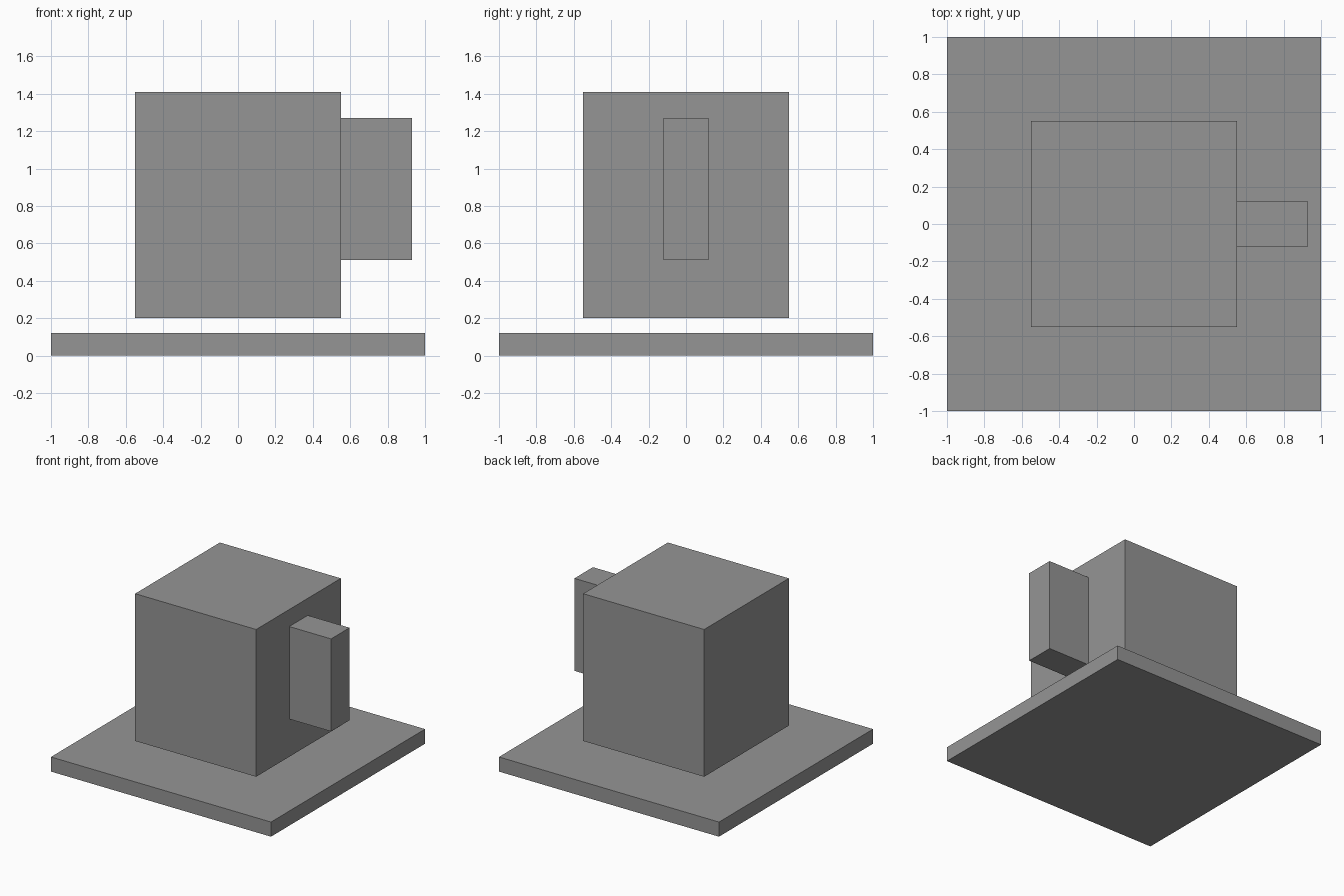
import bpy

default_cube = bpy.data.objects.get("Cube")
if default_cube:
    bpy.data.objects.remove(default_cube, do_unlink=True)

# Single plain grey
grey = bpy.data.materials.new("mid_grey")
grey.use_nodes = True
colour = (0.3, 0.3, 0.3, 1.0)
grey.diffuse_color = colour
grey.node_tree.nodes["Principled BSDF"].inputs["Base Color"].default_value = colour


def box(name, low, high):
    """Sharp-edged box spanning two opposite corners."""
    centre = [(a + b) / 2 for a, b in zip(low, high)]
    size = [b - a for a, b in zip(low, high)]
    bpy.ops.mesh.primitive_cube_add(size=1, location=centre)
    obj = bpy.context.object
    obj.name = obj.data.name = name
    obj.scale = size
    bpy.ops.object.transform_apply(location=False, rotation=False, scale=True)
    obj.data.materials.append(grey)
    return obj


# Flat square slab on the ground
box("base_plate", (-1, -1, 0), (1, 1, 0.12))

# Main block, hovering just above the slab
box("body", (-0.55, -0.55, 0.2), (0.55, 0.55, 1.41))

# Upright handle block against the body's left side
box("handle", (0.55, -0.12, 0.51), (0.93, 0.12, 1.27))
